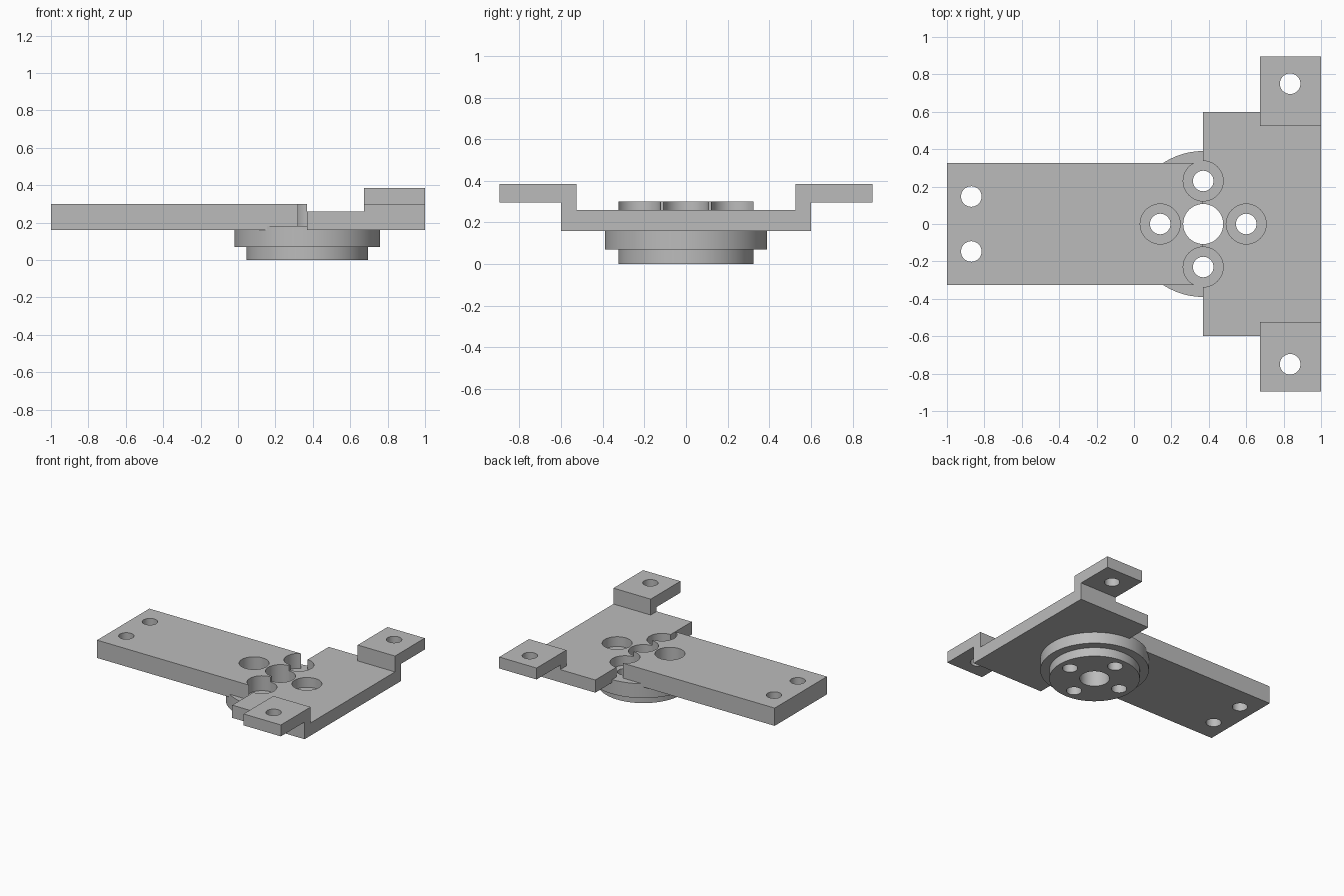
import bpy
import bmesh
import math
from mathutils import Matrix, Vector

if "Cube" in bpy.data.objects:
    bpy.data.objects.remove(bpy.data.objects["Cube"], do_unlink=True)

HUB_X = 0.37        # axis of the round boss
BOLT_R = 0.23       # bolt circle radius
HOLE = 0.055        # small through holes
BORE = 0.107        # counterbores and centre hole

metal = bpy.data.materials.new("plain_grey")
metal.use_nodes = True
grey = (0.5, 0.5, 0.5, 1)
metal.diffuse_color = grey
metal.node_tree.nodes["Principled BSDF"].inputs["Base Color"].default_value = grey


def finish(name, bm):
    """Turn a bmesh into a named object with the metal material."""
    bmesh.ops.recalc_face_normals(bm, faces=bm.faces[:])
    mesh = bpy.data.meshes.new(name)
    bm.to_mesh(mesh)
    bm.free()
    mesh.materials.append(metal)
    obj = bpy.data.objects.new(name, mesh)
    bpy.context.scene.collection.objects.link(obj)
    return obj


def extrude(name, points, direction):
    """Extrude a flat outline along a direction."""
    bm = bmesh.new()
    face = bm.faces.new([bm.verts.new(p) for p in points])
    new = bmesh.ops.extrude_face_region(bm, geom=[face])["geom"]
    verts = [v for v in new if isinstance(v, bmesh.types.BMVert)]
    bmesh.ops.translate(bm, verts=verts, vec=Vector(direction))
    return finish(name, bm)


def slab(name, x0, x1, half_y, z0, z1):
    outline = [(x0, -half_y, z0), (x1, -half_y, z0), (x1, half_y, z0), (x0, half_y, z0)]
    return extrude(name, outline, (0, 0, z1 - z0))


def rods(name, specs, z0, z1, segments=48):
    """Upright cylinders, each given as x, y, radius."""
    bm = bmesh.new()
    for x, y, r in specs:
        bmesh.ops.create_cone(bm, cap_ends=True, segments=segments, radius1=r, radius2=r,
                              depth=z1 - z0,
                              matrix=Matrix.Translation((x, y, (z0 + z1) / 2)))
    return finish(name, bm)


def combine(obj, other, operation):
    """Apply a boolean and remove the helper object."""
    other.hide_render = True
    mod = obj.modifiers.new("boolean", "BOOLEAN")
    mod.operation = operation
    mod.solver = "EXACT"
    mod.object = other
    bpy.context.view_layer.objects.active = obj
    bpy.ops.object.modifier_apply(modifier=mod.name)
    bpy.data.objects.remove(other, do_unlink=True)


def merge_flat_faces(obj):
    bm = bmesh.new()
    bm.from_mesh(obj.data)
    bmesh.ops.dissolve_limit(bm, angle_limit=math.radians(1),
                             verts=bm.verts[:], edges=bm.edges[:])
    bm.to_mesh(obj.data)
    bm.free()


def bolt_pattern(radius):
    """Centre hole plus four holes around the hub axis."""
    around = [(HUB_X + BOLT_R * dx, BOLT_R * dy, radius)
              for dx, dy in ((1, 0), (0, 1), (-1, 0), (0, -1))]
    return [(HUB_X, 0, BORE)] + around


# Long arm with two end holes
arm = slab("long_arm", -1, HUB_X, 0.325, 0.16, 0.30)
arm_holes = [(-0.87, side * 0.147, HOLE) for side in (-1, 1)]
combine(arm, rods("arm_cutter", bolt_pattern(BORE) + arm_holes, -0.1, 0.6), "DIFFERENCE")

# Cross plate with a raised stepped tab at each end
plate = slab("cross_plate", HUB_X, 1, 0.60, 0.16, 0.26)
step = [(0.525, 0.16), (0.60, 0.16), (0.60, 0.295), (0.895, 0.295), (0.895, 0.385), (0.525, 0.385)]
for side in (-1, 1):
    tab = extrude("tab", [(0.675, side * y, z) for y, z in step], (0.325, 0, 0))
    combine(plate, tab, "UNION")
merge_flat_faces(plate)
tab_holes = [(0.835, side * 0.75, HOLE) for side in (-1, 1)]
combine(plate, rods("plate_cutter", bolt_pattern(BORE) + tab_holes, -0.1, 0.6), "DIFFERENCE")

# Round boss: wide flange above a narrower hub
flange = rods("round_flange", [(HUB_X, 0, 0.39)], 0.07, 0.183, 96)
hub = rods("lower_hub", [(HUB_X, 0, 0.325)], 0, 0.07, 96)
for part in (flange, hub):
    combine(part, rods("boss_cutter", bolt_pattern(HOLE), -0.1, 0.6), "DIFFERENCE")

# Smooth round walls, crisp edges
for part in (arm, plate, flange, hub):
    bpy.ops.object.select_all(action="DESELECT")
    part.select_set(True)
    bpy.context.view_layer.objects.active = part
    bpy.ops.object.shade_smooth_by_angle(angle=math.radians(30))
